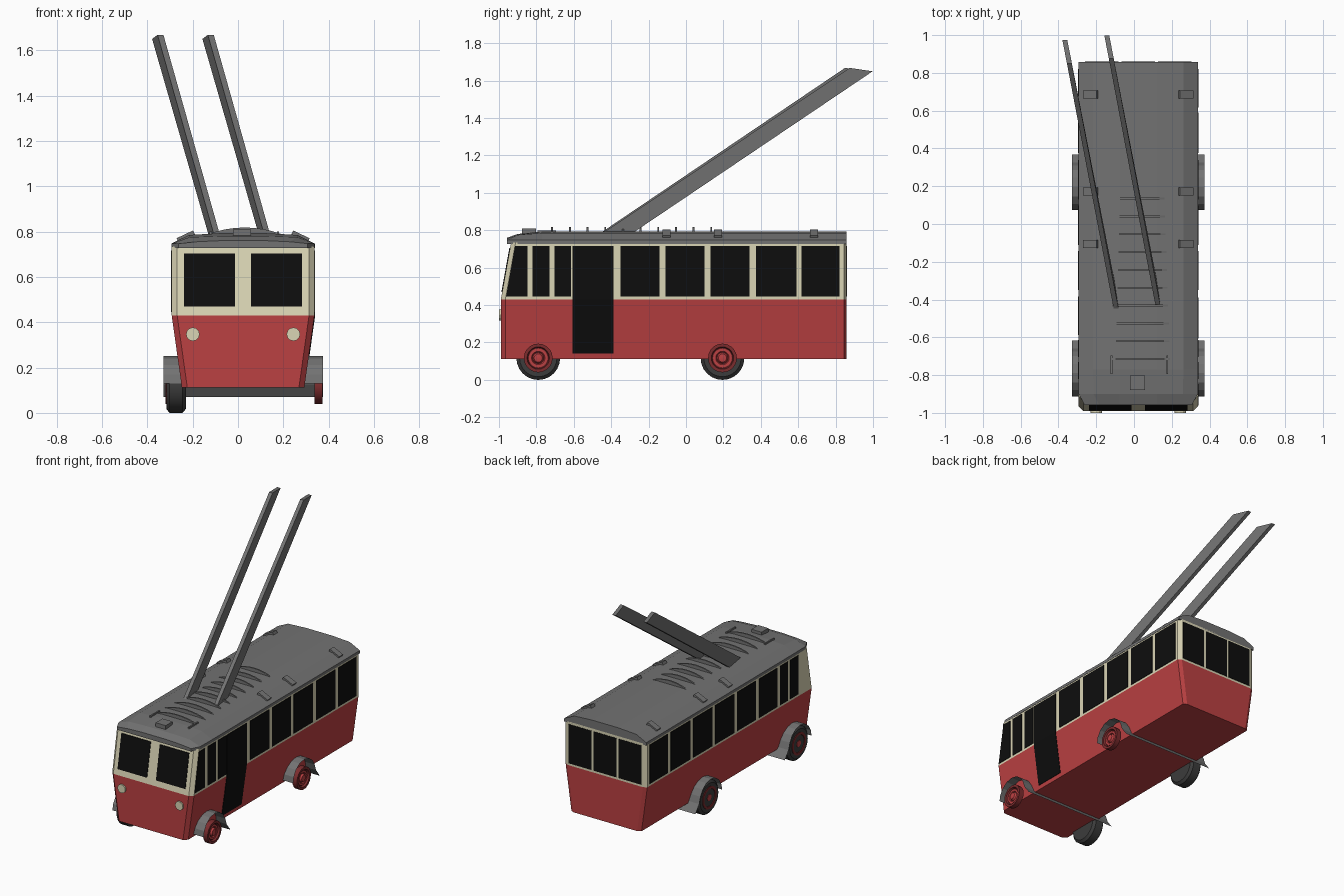
import bpy
import math

cube = bpy.data.objects.get("Cube")
if cube:
    bpy.data.objects.remove(cube, do_unlink=True)

CX = 0.0225          # body centre line
HALF = 0.315         # body half width
BELT = 0.43          # height where red meets cream
FRONT, BACK = -0.99, 0.858


def material(name, r, g, b):
    m = bpy.data.materials.new(name)
    m.use_nodes = True
    m.diffuse_color = (r, g, b, 1)
    m.node_tree.nodes["Principled BSDF"].inputs["Base Color"].default_value = (r, g, b, 1)
    return m


RED = material("body red", 0.5, 0.052, 0.055)
DARK_RED = material("rim dark red", 0.2, 0.025, 0.027)
CREAM = material("cream", 0.7, 0.66, 0.46)
GREY = material("roof grey", 0.17, 0.17, 0.17)
BLACK = material("window black", 0.004, 0.004, 0.004)
TYRE = material("tyre dark grey", 0.045, 0.045, 0.045)


def build(name, verts, faces, mat):
    mesh = bpy.data.meshes.new(name)
    mesh.from_pydata(verts, [], faces)
    mesh.materials.append(mat)
    obj = bpy.data.objects.new(name, mesh)
    bpy.context.collection.objects.link(obj)
    bpy.context.view_layer.objects.active = obj
    bpy.ops.object.select_all(action="DESELECT")
    obj.select_set(True)
    bpy.ops.object.mode_set(mode="EDIT")
    bpy.ops.mesh.select_all(action="SELECT")
    bpy.ops.mesh.normals_make_consistent(inside=False)
    bpy.ops.object.mode_set(mode="OBJECT")
    return obj


def loft(name, rings, mat):
    """Skin closed rings of equal length and cap both ends."""
    n = len(rings[0])
    verts = [p for ring in rings for p in ring]
    faces = [(r * n + i, r * n + (i + 1) % n, (r + 1) * n + (i + 1) % n, (r + 1) * n + i)
             for r in range(len(rings) - 1) for i in range(n)]
    faces += [tuple(range(n)), tuple(range(len(verts) - n, len(verts)))]
    return build(name, verts, faces, mat)


def plate(name, pts, shift, mat):
    moved = [tuple(a + b for a, b in zip(p, shift)) for p in pts]
    return loft(name, [pts, moved], mat)


def lathe(name, profile, x0, side, y, z, mat, n=20):
    """Revolve (radius, offset) pairs around an axis along x."""
    rings = [[(x0 + side * off, y + r * math.cos(math.tau * i / n), z + r * math.sin(math.tau * i / n))
              for i in range(n)] for r, off in profile]
    obj = loft(name, rings, mat)
    bpy.ops.object.shade_smooth_by_angle(angle=math.radians(30))
    return obj


# Body shell with chamfered corners
def body_ring(z, half, front):
    ix, fy, by = half - 0.024, front + 0.024, BACK - 0.014
    half_ring = [(ix, front), (half, fy), (half, by), (ix, BACK)]
    ring = half_ring + [(-x, y) for x, y in reversed(half_ring)]
    return [(CX + x, y, z) for x, y in ring]


def half_at(z):
    return HALF - max(0, BELT - z) * 0.045 / 0.32


def front_at(z):
    return FRONT + max(0, z - BELT) * 0.18


belt_ring = body_ring(BELT, HALF, FRONT)
loft("lower_body", [body_ring(0.112, half_at(0.112), FRONT), belt_ring], RED)
loft("upper_body", [belt_ring, body_ring(0.735, HALF, front_at(0.735))], CREAM)

# Roof shell, lower and narrower at the nose
def roof_ring(y, half, shoulder, crown):
    pts = [(half, 0.727), (half, 0.747), (half - 0.078, shoulder), (0.1, crown)]
    pts += [(-x, z) for x, z in reversed(pts)]
    return [(CX + x, y, z) for x, z in pts]


loft("roof", [roof_ring(-0.957, 0.285, 0.755, 0.76), roof_ring(-0.9, HALF, 0.775, 0.78),
              roof_ring(-0.77, HALF + 0.002, 0.785, 0.793),
              roof_ring(BACK, HALF + 0.002, 0.785, 0.793)], GREY)

# Side windows and door
LOW, HIGH = 0.445, 0.717
WINDOWS = [(-0.82, -0.73), (-0.703, -0.615), (-0.35, -0.142), (-0.11, 0.099),
           (0.131, 0.34), (0.375, 0.59), (0.618, 0.82)]


def side_panel(name, side, outline):
    pts = [(CX + side * (half_at(z) - 0.003), y, z) for y, z in outline]
    plate(name, pts, (side * 0.006, 0, 0), BLACK)


def rect(a, b, low, high):
    return [(a, low), (b, low), (b, high), (a, high)]


for side, label in ((1, "left"), (-1, "right")):
    for i, (a, b) in enumerate(WINDOWS):
        side_panel(f"{label}_window_{i + 1}", side, rect(a, b, LOW, HIGH))
side_panel("left_nose_window", 1, [(-0.962, LOW), (-0.848, LOW), (-0.848, HIGH), (-0.914, HIGH)])
side_panel("right_middle_window", -1, rect(-0.587, -0.385, LOW, HIGH))
side_panel("door_upper", 1, rect(-0.607, -0.388, BELT, HIGH))
side_panel("door_lower", 1, rect(-0.607, -0.388, 0.14, BELT))

# Windscreens, headlights and rear windows
for side, label in ((1, "left"), (-1, "right")):
    xs = (CX + side * 0.035, CX + side * 0.261)
    pts = [(x, front_at(z) - 0.004, z) for x, z in rect(xs[0], xs[1], 0.47, 0.704)]
    plate(f"{label}_windscreen", pts, (0, 0.007, 0), BLACK)
    disc = [(CX + side * 0.222 + 0.03 * math.cos(math.tau * i / 12), FRONT - 0.01,
             0.347 + 0.03 * math.sin(math.tau * i / 12)) for i in range(12)]
    plate(f"{label}_headlight", disc, (0, 0.02, 0), CREAM)
for i in (-1, 0, 1):
    mid = CX + i * 0.193
    pts = [(x, BACK - 0.003, z) for x, z in rect(mid - 0.088, mid + 0.088, LOW, HIGH)]
    plate(f"rear_window_{i + 2}", pts, (0, 0.006, 0), BLACK)

# Wheels and full-width sheet mudguards
ARCH = [(-0.122, 0.13), (-0.115, 0.17), (-0.09, 0.211), (-0.05, 0.24), (0, 0.25), (0.05, 0.24),
        (0.09, 0.211), (0.115, 0.17), (0.13, 0.125), (0.172, 0.07)]
RIM = [(0.077, 0.0), (0.077, 0.035), (0.06, 0.035), (0.055, 0.02), (0.03, 0.02)]
HUB = [(0.05, 0.01), (0.05, 0.026), (0.036, 0.026), (0.03, 0.018), (0.022, 0.033), (0.005, 0.035)]
AXLE_Z = 0.117
for label, yc in (("front", -0.79), ("rear", 0.195)):
    verts = [(x, yc + y, z) for y, z in ARCH for x in (CX - 0.352, CX + 0.352)]
    faces = [(i, i + 1, i + 3, i + 2) for i in range(0, len(verts) - 2, 2)]
    build(f"{label}_mudguard", verts, faces, GREY)
    tyre = [(0.1, 0), (0.117, 0.015), (0.117, 0.072), (0.1, 0.086), (0.078, 0.086)]
    lathe(f"{label}_right_tyre", tyre, -0.23, -1, yc, AXLE_Z, TYRE, 24)
    for side, name, x0 in ((1, "left", 0.337), (-1, "right", -0.285)):
        lathe(f"{label}_{name}_rim", RIM, x0, side, yc, AXLE_Z, DARK_RED)
        lathe(f"{label}_{name}_hub", HUB, x0, side, yc, AXLE_Z, RED)

# Arched roof ribs
for i in range(10):
    y = 0.135 - i * 0.0945
    half = 0.138 + i * 0.003
    top = [(0.03 + half * t / 4, 0.818 - 0.03 * (t / 4) ** 2) for t in range(-4, 5)]
    pts = [(x, y - 0.005, z) for x, z in top + [(0.03 + half, 0.78), (0.03 - half, 0.78)]]
    plate(f"roof_rib_{i + 1}", pts, (0, 0.01, 0), GREY)


def box(name, x, y, z, sx, sy, sz, tilt=0):
    bpy.ops.mesh.primitive_cube_add(size=1, location=(x, y, z), rotation=(0, tilt, 0))
    obj = bpy.context.object
    obj.name = name
    obj.scale = (sx, sy, sz)
    obj.data.materials.append(GREY)


# Roof vents and front rails
box("front_vent", 0.018, -0.84, 0.793, 0.078, 0.075, 0.034)
for side, label in ((1, "left"), (-1, "right")):
    box(f"{label}_roof_rail", 0.028 + side * 0.148, -0.745, 0.79, 0.01, 0.1, 0.02)
    for i, y in enumerate((0.685, 0.172, -0.105)):
        box(f"{label}_roof_vent_{i + 1}", CX + side * 0.252, y, 0.777, 0.08, 0.042, 0.024, side * 0.44)

# Slanted current collector poles
for label, x, dy in (("left", 0.119, 0.0), ("right", -0.103, -0.025)):
    w = 0.026
    base = [(x, -0.46), (x + w, -0.46), (x + w - 0.024, -0.3), (x - 0.024, -0.3)]
    low = [(px, py + dy * 0.5, 0.775) for px, py in base]
    shift = -0.252
    high = [(px + shift, py, z) for (px, _), py, z in
            zip(base, (0.875 + dy, 0.875 + dy, 0.998 + dy, 0.998 + dy), (1.668, 1.668, 1.65, 1.65))]
    loft(f"{label}_pole", [low, high], GREY)
